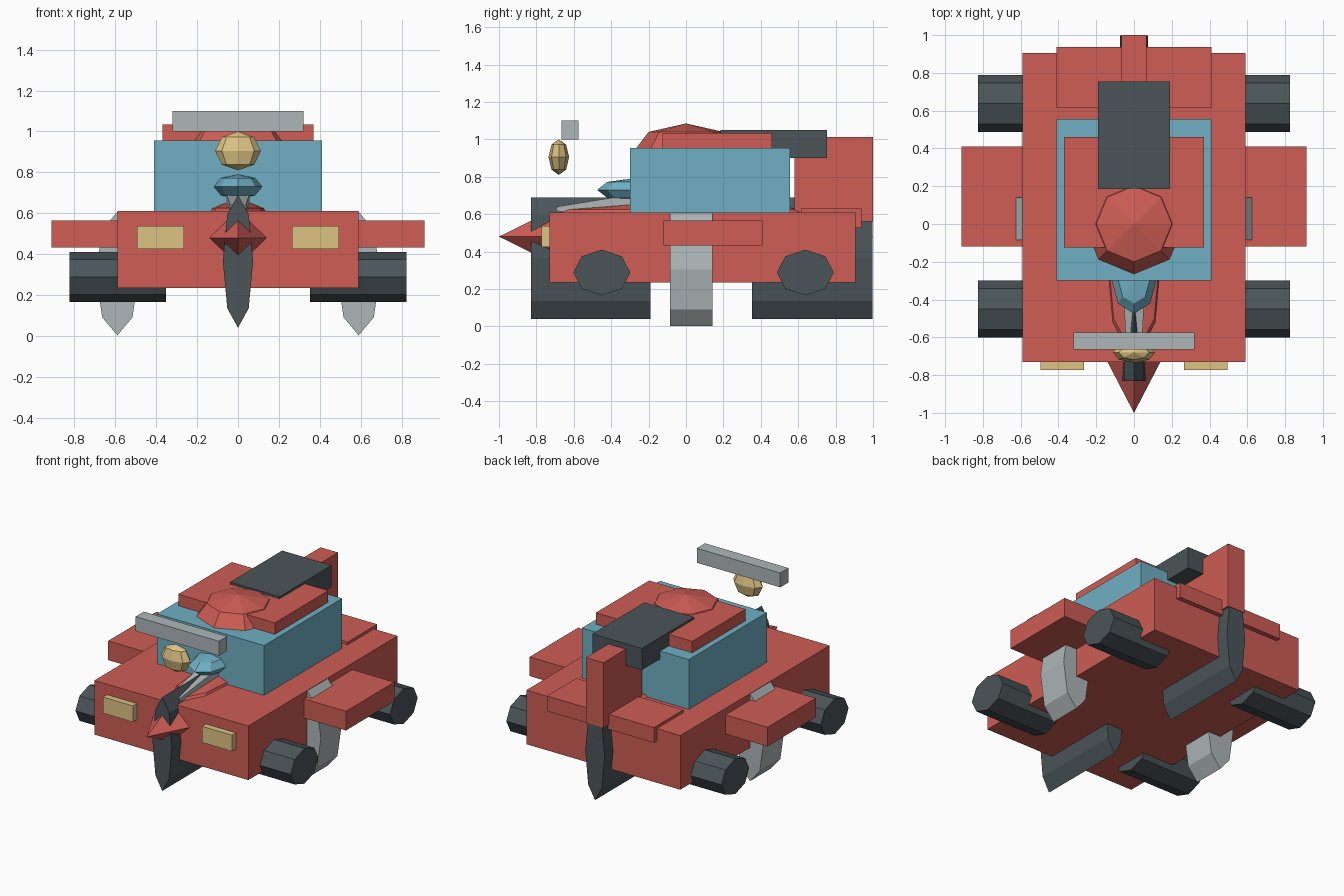
import bpy, bmesh
from math import pi
from mathutils import Matrix, Vector

if "Cube" in bpy.data.objects:
    bpy.data.objects.remove(bpy.data.objects["Cube"])


def material(name, rgb):
    m = bpy.data.materials.new(name)
    m.diffuse_color = (*rgb, 1)
    m.use_nodes = True
    m.node_tree.nodes["Principled BSDF"].inputs["Base Color"].default_value = m.diffuse_color
    return m


RED = material("red_paint", (0.62, 0.11, 0.09))
BLUE = material("blue_glass", (0.16, 0.43, 0.55))
DARK = material("dark_rubber", (0.07, 0.09, 0.10))
GOLD = material("pale_gold", (0.73, 0.55, 0.23))
GREY = material("grey_metal", (0.42, 0.47, 0.48))


def finish(name, bm, mat):
    bmesh.ops.recalc_face_normals(bm, faces=bm.faces)
    me = bpy.data.meshes.new(name)
    bm.to_mesh(me)
    bm.free()
    me.materials.append(mat)
    ob = bpy.data.objects.new(name, me)
    bpy.context.collection.objects.link(ob)
    return ob


def box(name, mat, x, y, z):
    """Box from (min, max) ranges on each axis."""
    bm = bmesh.new()
    size = [b - a for a, b in (x, y, z)]
    mid = Vector([(a + b) / 2 for a, b in (x, y, z)])
    bmesh.ops.create_cube(bm, size=1, matrix=Matrix.Translation(mid) @ Matrix.Diagonal((*size, 1)))
    return finish(name, bm, mat)


def ball(name, mat, centre, radii):
    """Eight-sided, four-ring ellipsoid."""
    bm = bmesh.new()
    bmesh.ops.create_uvsphere(bm, u_segments=8, v_segments=4, radius=1,
                              matrix=Matrix.Translation(centre) @ Matrix.Diagonal((*radii, 1)))
    return finish(name, bm, mat)


def drum(name, mat, axis, centre, size):
    """Eight-sided elliptical cylinder along x or y; size holds half extents."""
    bm = bmesh.new()
    turn = Matrix.Rotation(pi / 2, 4, 'Y' if axis == 'x' else 'X')
    m = Matrix.Translation(centre) @ Matrix.Diagonal((*size, 1)) @ turn
    bmesh.ops.create_cone(bm, cap_ends=True, segments=8, radius1=1, radius2=1, depth=2, matrix=m)
    return finish(name, bm, mat)


# Body and cabin
box("body", RED, (-0.59, 0.59), (-0.73, 0.905), (0.235, 0.61))
box("cabin", BLUE, (-0.41, 0.41), (-0.30, 0.555), (0.605, 0.955))
box("roof", RED, (-0.37, 0.37), (-0.125, 0.46), (0.95, 1.035))
ball("roof_dome", RED, (0, 0, 0.931), (0.283, 0.283, 0.154))
box("roof_vent", DARK, (-0.19, 0.19), (0.185, 0.755), (0.90, 1.05))

# Long fuselage core whose tip forms the nose
ball("fuselage", RED, (0, 0, 0.48), (0.215, 1.0, 0.205))
ball("hood_canopy", BLUE, (0, -0.292, 0.73), (0.12, 0.183, 0.06))

# Sloping strut on the hood, narrower at the front
strut = box("hood_strut", GREY, (-0.06, 0.06), (-0.69, -0.29), (-0.07, 0))
for v in strut.data.vertices:
    front = v.co.y < -0.5
    v.co.z += 0.64 if front else 0.705
    if front:
        v.co.x *= 0.65

# Floating light and bar
ball("front_lamp", GOLD, (0, -0.68, 0.905), (0.112, 0.055, 0.095))
box("light_bar", GREY, (-0.32, 0.32), (-0.665, -0.575), (1.0, 1.1))

# Tail
box("tail_shelf", RED, (-0.41, 0.41), (0.615, 0.938), (0.525, 0.63))
box("tail_fin", RED, (-0.067, 0.067), (0.58, 1.0), (0.56, 1.012))

# Centre line wheels, front and back
drum("front_centre_wheel", DARK, 'y', (0, -0.51, 0.365), (0.074, 0.32, 0.325))
drum("rear_centre_wheel", DARK, 'y', (0, 0.675, 0.365), (0.074, 0.322, 0.325))

# Parts repeated on both sides
for side, s in (("left", -1), ("right", 1)):
    def span(a, b):
        return tuple(sorted((s * a, s * b)))
    box(side + "_headlight", GOLD, span(0.265, 0.495), (-0.773, -0.72), (0.425, 0.537))
    box(side + "_side_pod", RED, span(0.55, 0.912), (-0.12, 0.41), (0.432, 0.565))
    drum(side + "_side_skid", GREY, 'y', (s * 0.59, 0.028, 0.305), (0.105, 0.113, 0.302))
    for end, y in (("front", -0.45), ("rear", 0.638)):
        drum(f"{side}_{end}_wheel", DARK, 'x', (s * 0.588, y, 0.288), (0.237, 0.152, 0.122))
